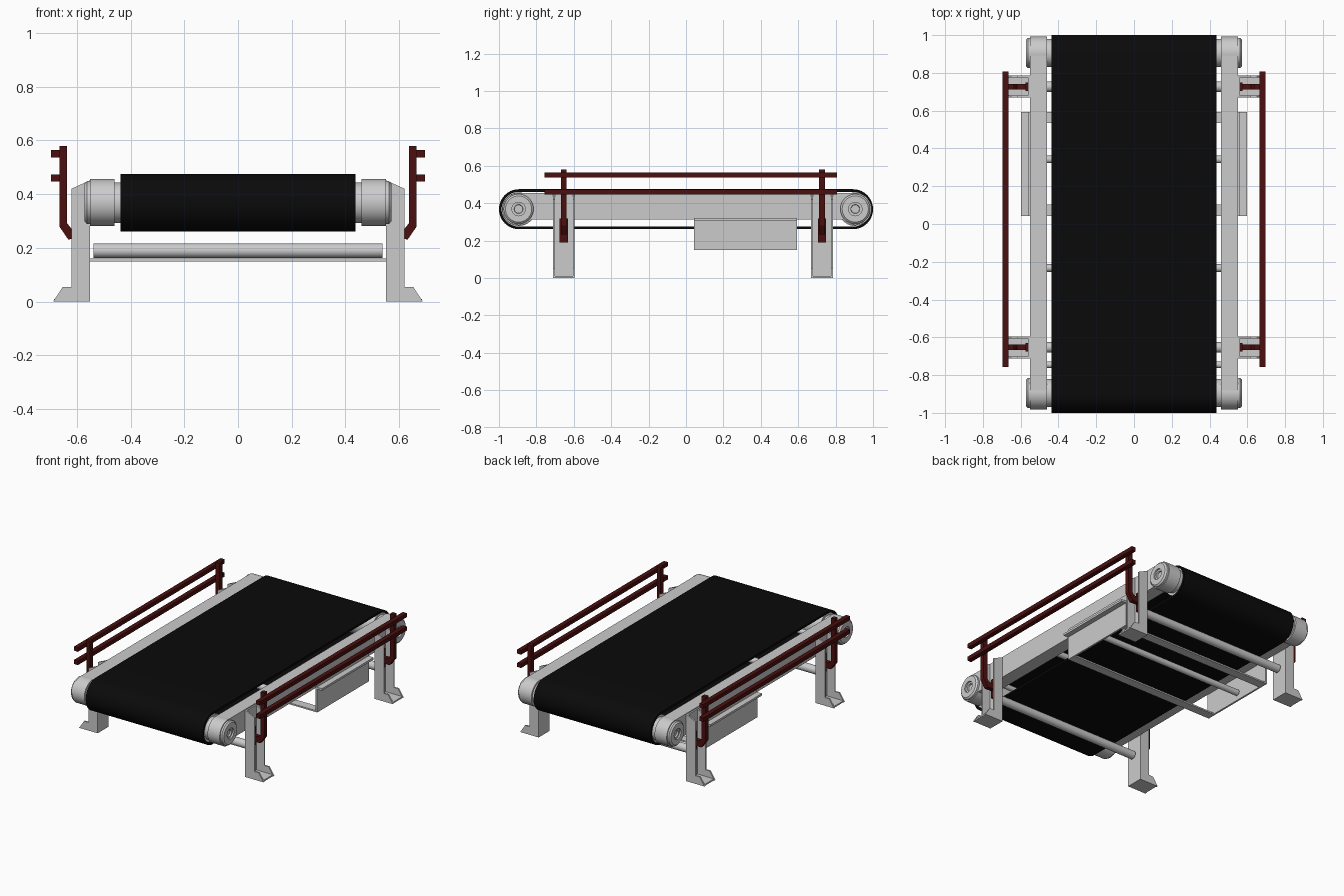
import bpy, bmesh
from math import sin, cos, pi
from mathutils import Vector

if "Cube" in bpy.data.objects:
    bpy.data.objects.remove(bpy.data.objects["Cube"])

def mat(name, col):
    m = bpy.data.materials.new(name)
    m.diffuse_color = (*col, 1)
    m.use_nodes = True
    m.node_tree.nodes["Principled BSDF"].inputs["Base Color"].default_value = m.diffuse_color
    return m

RUBBER = mat("black_rubber", (0.003, 0.003, 0.003))
RED = mat("dark_red_paint", (0.07, 0.005, 0.005))

def finish(name, bm, m=None, mirror=False, smooth=False):
    bmesh.ops.remove_doubles(bm, verts=bm.verts, dist=1e-5)
    bmesh.ops.recalc_face_normals(bm, faces=bm.faces)
    me = bpy.data.meshes.new(name)
    bm.to_mesh(me)
    bm.free()
    ob = bpy.data.objects.new(name, me)
    bpy.context.collection.objects.link(ob)
    if m:
        me.materials.append(m)
    if smooth:
        bpy.ops.object.select_all(action='DESELECT')
        ob.select_set(True)
        bpy.context.view_layer.objects.active = ob
        bpy.ops.object.shade_smooth_by_angle(angle=0.6)
    if mirror:
        ob.modifiers.new("mirror", 'MIRROR')
    return ob

def add_prism(bm, pts, a, b):
    """Profile of (x, z) points swept along y from a to b."""
    f = bm.faces.new([bm.verts.new((x, a, z)) for x, z in pts])
    r = bmesh.ops.extrude_face_region(bm, geom=[f])
    bmesh.ops.translate(bm, vec=(0, b - a, 0),
                        verts=[v for v in r['geom'] if isinstance(v, bmesh.types.BMVert)])
    if f.is_valid and len(f.edges[0].link_faces) < 2:
        bm.faces.new(f.verts)

def add_box(bm, x0, x1, y0, y1, z0, z1):
    add_prism(bm, [(x0, z0), (x1, z0), (x1, z1), (x0, z1)], y0, y1)

def add_lathe(bm, prof, y, z, n=40):
    """Profile of (x, radius) points spun about an x-parallel axis."""
    vs = [bm.verts.new((x, y + r, z)) for x, r in prof]
    es = [bm.edges.new(p) for p in zip(vs, vs[1:])]
    bmesh.ops.spin(bm, geom=vs + es, cent=Vector((0, y, z)), axis=(1, 0, 0),
                   angle=2 * pi, steps=n)

def rod(name, half, r, y, z):
    bm = bmesh.new()
    add_lathe(bm, [(-half, 0), (-half, r), (half, r), (half, 0)], y, z, 24)
    finish(name, bm, smooth=True)

CZ, CY, R = 0.368, 0.893, 0.107

# belt loop
def stadium(r, n=20):
    return [(s * (CY + r * cos(t)), CZ + s * r * sin(t))
            for s in (1, -1) for t in [-pi / 2 + pi * i / n for i in range(n + 1)]]

bm = bmesh.new()
rings = [[bm.verts.new((x, y, z)) for y, z in stadium(r)]
         for x, r in ((-0.437, R), (0.437, R), (0.437, R - 0.014), (-0.437, R - 0.014))]
n = len(rings[0])
for k in range(4):
    A, B = rings[k], rings[(k + 1) % 4]
    for i in range(n):
        j = (i + 1) % n
        bm.faces.new((A[i], A[j], B[j], B[i]))
finish("conveyor_belt", bm, RUBBER, smooth=True)

# end drums and bearing housings
for label, y in (("front", -0.895), ("back", 0.905)):
    bm = bmesh.new()
    add_lathe(bm, [(-0.465, 0), (-0.465, 0.075), (-0.43, 0.075), (-0.43, 0.09),
                   (0.43, 0.09), (0.43, 0.075), (0.465, 0.075), (0.465, 0)], y, CZ)
    finish(label + "_drum", bm, smooth=True)
    bm = bmesh.new()
    add_lathe(bm, [(0.46, 0), (0.46, 0.087), (0.55, 0.087), (0.55, 0.08), (0.562, 0.08),
                   (0.571, 0.07), (0.571, 0.036), (0.56, 0.036), (0.56, 0.024),
                   (0.55, 0.022), (0.55, 0)], y, 0.369)
    finish(label + "_bearing_housing", bm, mirror=True, smooth=True)

# side beams, channel open towards the belt
bm = bmesh.new()
add_prism(bm, [(0.46, 0.455), (0.55, 0.455), (0.55, 0.312), (0.46, 0.312), (0.46, 0.324),
               (0.538, 0.324), (0.538, 0.443), (0.46, 0.443)], -0.895, 0.905)
finish("side_beam", bm, mirror=True)

# legs with feet, guard posts
LEG = [(0.55, 0), (0.688, 0), (0.652, 0.055), (0.62, 0.055), (0.62, 0.42), (0.55, 0.452)]
POST = [(0.56, 0.235), (0.632, 0.232), (0.665, 0.28), (0.665, 0.58), (0.636, 0.58),
        (0.636, 0.292), (0.62, 0.272), (0.56, 0.272)]
for label, y in (("front", -0.653), ("back", 0.727)):
    bm = bmesh.new()
    add_prism(bm, LEG, y - 0.058, y - 0.048)
    add_prism(bm, LEG, y + 0.048, y + 0.058)
    add_box(bm, 0.55, 0.56, y - 0.05, y + 0.05, 0, 0.448)
    add_box(bm, 0.55, 0.684, y - 0.05, y + 0.05, 0, 0.01)
    finish(label + "_leg", bm, mirror=True)
    bm = bmesh.new()
    add_prism(bm, POST, y - 0.015, y + 0.015)
    add_box(bm, 0.558, 0.575, y - 0.022, y + 0.022, 0.19, 0.318)
    finish(label + "_guard_post", bm, RED, mirror=True)
    rod(label + "_leg_crossbar", 0.537, 0.027, y, 0.19)

# guard rails
bm = bmesh.new()
for z in (0.46, 0.55):
    add_box(bm, 0.665, 0.695, -0.757, 0.808, z - 0.0135, z + 0.0135)
finish("guard_rails", bm, RED, mirror=True)

# hanging side panels with a ledge, and the flat straps that join them
bm = bmesh.new()
add_prism(bm, [(0.55, 0.367), (0.558, 0.367), (0.558, 0.32), (0.597, 0.32), (0.597, 0.306),
               (0.562, 0.306), (0.562, 0.15), (0.55, 0.15)], 0.042, 0.594)
finish("side_panel", bm, mirror=True)
for label, y in (("front", 0.042), ("back", 0.534)):
    bm = bmesh.new()
    add_box(bm, -0.555, 0.555, y, y + 0.06, 0.15, 0.16)
    finish(label + "_panel_strap", bm)

# cross rods
rod("panel_cross_rod", 0.537, 0.02, 0.342, 0.19)
rod("middle_inner_rod", 0.54, 0.02, -0.233, 0.37)
rod("front_inner_rod", 0.54, 0.017, -0.745, 0.37)
